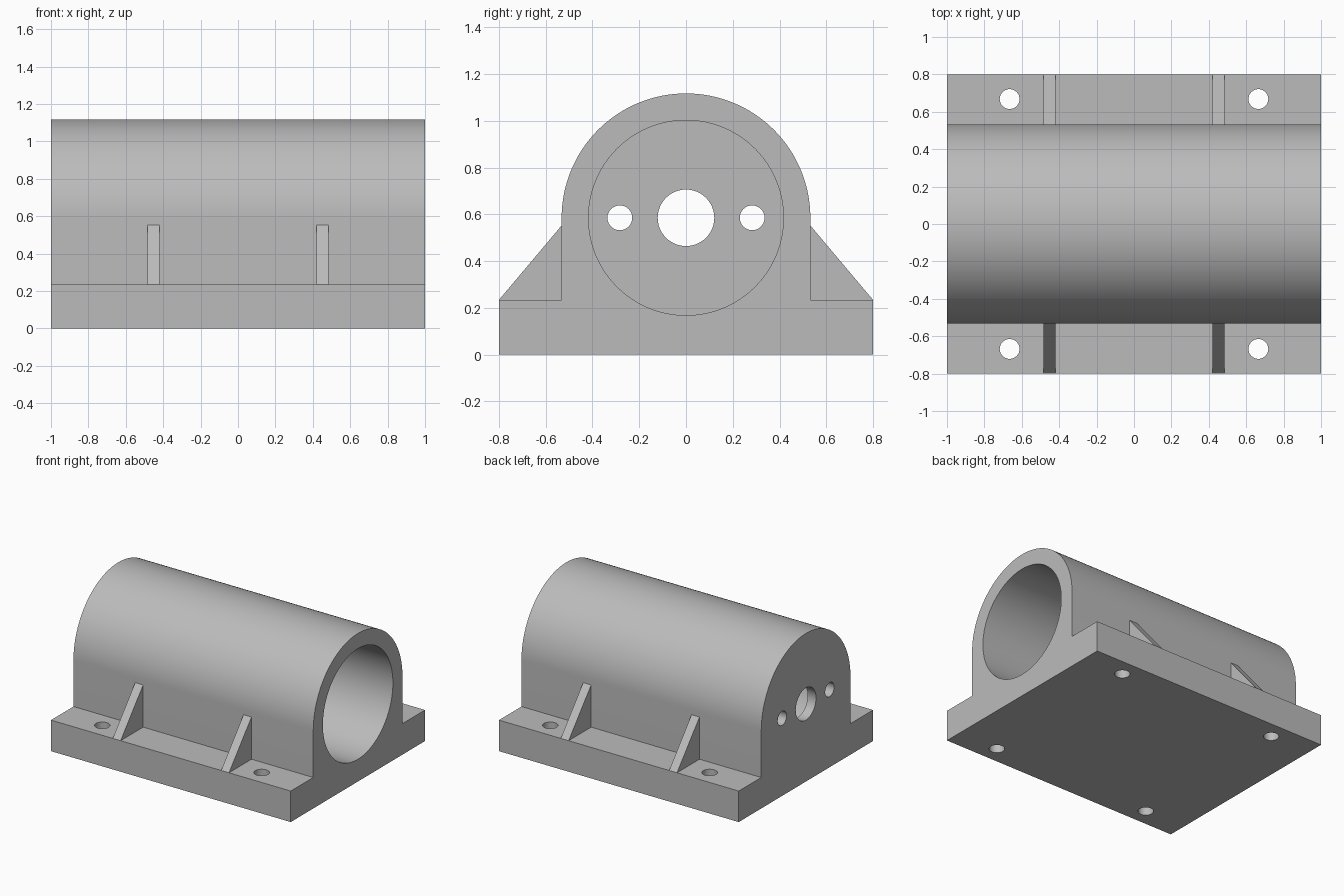
import bpy, bmesh, math
from mathutils import Matrix

if "Cube" in bpy.data.objects:
    bpy.data.objects.remove(bpy.data.objects["Cube"], do_unlink=True)

AXIS_Z = 0.585       # height of the bore axis
OUTER_R = 0.532      # outside of the barrel
BORE_R = 0.417
BASE_Y, BASE_TOP = 0.8, 0.234
END_WALL = 0.07      # thickness of the closed end
BOLT_R = 0.053

grey = bpy.data.materials.new("plain grey")
grey.use_nodes = True
colour = (0.5, 0.5, 0.5, 1)
grey.diffuse_color = colour
grey.node_tree.nodes["Principled BSDF"].inputs["Base Color"].default_value = colour


def add_object(name, bm):
    bmesh.ops.recalc_face_normals(bm, faces=bm.faces)
    mesh = bpy.data.meshes.new(name)
    bm.to_mesh(mesh)
    bm.free()
    mesh.materials.append(grey)
    obj = bpy.data.objects.new(name, mesh)
    bpy.context.collection.objects.link(obj)
    return obj


def extrude_x(name, profile, x0, x1):
    """Solid made from a (y, z) outline, running from x0 to x1."""
    bm = bmesh.new()
    face = bm.faces.new([bm.verts.new((x0, y, z)) for y, z in profile])
    grown = bmesh.ops.extrude_face_region(bm, geom=[face])["geom"]
    verts = [v for v in grown if isinstance(v, bmesh.types.BMVert)]
    bmesh.ops.translate(bm, verts=verts, vec=(x1 - x0, 0, 0))
    return add_object(name, bm)


def cut_hole(target, centre, radius, depth, axis, sides=48):
    """Cut a round hole along the X or Z axis."""
    turn = Matrix.Rotation(math.pi / 2, 4, "Y") if axis == "X" else Matrix()
    bm = bmesh.new()
    bmesh.ops.create_cone(bm, cap_ends=True, segments=sides, radius1=radius,
                          radius2=radius, depth=depth,
                          matrix=Matrix.Translation(centre) @ turn)
    cutter = add_object("hole_cutter", bm)
    cutter.hide_render = True
    mod = target.modifiers.new("hole", "BOOLEAN")
    mod.operation, mod.solver, mod.object = "DIFFERENCE", "EXACT", cutter
    bpy.context.view_layer.objects.active = target
    bpy.ops.object.modifier_apply(modifier=mod.name)
    bpy.data.objects.remove(cutter, do_unlink=True)


# Housing: flanged base and rounded barrel in one profile
arc = [(OUTER_R * math.cos(math.pi * i / 64), AXIS_Z + OUTER_R * math.sin(math.pi * i / 64))
       for i in range(65)]
outline = ([(-BASE_Y, 0), (BASE_Y, 0), (BASE_Y, BASE_TOP), (OUTER_R, BASE_TOP)]
           + arc + [(-OUTER_R, BASE_TOP), (-BASE_Y, BASE_TOP)])
housing = extrude_x("housing", outline, -1, 1)

# Blind bore, open at the +x end
bore_start, bore_end = -1 + END_WALL, 1.1
cut_hole(housing, ((bore_start + bore_end) / 2, 0, AXIS_Z), BORE_R,
         bore_end - bore_start, "X", 96)

# Shaft hole and two screw holes through the end wall
for y, radius in ((0, 0.121), (-0.283, BOLT_R), (0.283, BOLT_R)):
    cut_hole(housing, (-1, y, AXIS_Z), radius, 0.4, "X")

# Mounting holes through the flanges
for x in (-0.665, 0.665):
    for y in (-0.668, 0.668):
        cut_hole(housing, (x, y, BASE_TOP / 2), BOLT_R, 0.5, "Z")

# Triangular ribs between flange and barrel
for side, end in ((-1, "front"), (1, "back")):
    for x, hand in ((-0.452, "right"), (0.452, "left")):
        triangle = [(side * OUTER_R, BASE_TOP), (side * BASE_Y, BASE_TOP),
                    (side * OUTER_R, 0.552)]
        extrude_x(f"rib_{end}_{hand}", triangle, x - 0.033, x + 0.033)

# Smooth the round surfaces, keep the edges crisp
bpy.ops.object.select_all(action="DESELECT")
housing.select_set(True)
bpy.context.view_layer.objects.active = housing
bpy.ops.object.shade_smooth_by_angle(angle=math.radians(30))
